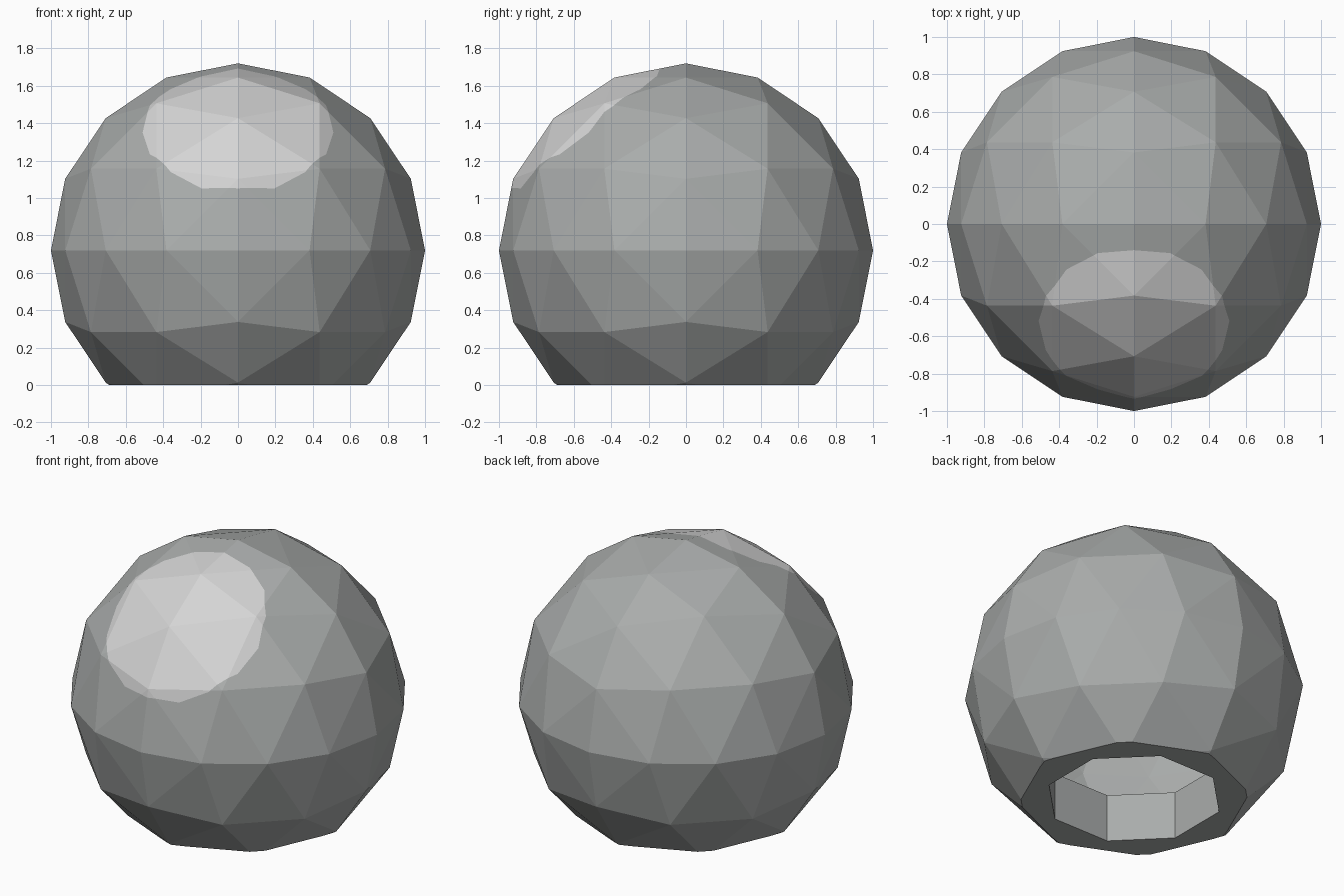
import bpy, bmesh, math
from mathutils import Vector, Matrix

if "Cube" in bpy.data.objects:
    bpy.data.objects.remove(bpy.data.objects["Cube"], do_unlink=True)

CENTRE_Z = 0.72


def material(name, rgb):
    mat = bpy.data.materials.new(name)
    mat.use_nodes = True
    colour = (*rgb, 1)
    mat.diffuse_color = colour
    mat.node_tree.nodes["Principled BSDF"].inputs["Base Color"].default_value = colour
    return mat


def make_object(name, bm, mats):
    mesh = bpy.data.meshes.new(name)
    bm.to_mesh(mesh)
    bm.free()
    for mat in mats:
        mesh.materials.append(mat)
    obj = bpy.data.objects.new(name, mesh)
    bpy.context.collection.objects.link(obj)
    return obj


def bisect(bm, faces, point, normal, **options):
    geom = set(faces)
    for f in faces:
        geom.update(f.edges)
        geom.update(f.verts)
    return bmesh.ops.bisect_plane(bm, geom=list(geom), dist=1e-5, plane_co=point,
                                  plane_no=normal, **options)


grey = material("mid grey", (0.40, 0.415, 0.41))
pale = material("pale grey", (0.66, 0.66, 0.66))


# Faceted ball: an octahedron with each side split in four
def ball_point(i, j, k):
    p = [i, j, k]
    if 0 not in p:
        p = [1.8 if n == 2 else n for n in p]
    elif 3 in p:
        p = [1 + math.sqrt(2) if n == 3 else n for n in p]
    return Vector(p).normalized()


bm = bmesh.new()
for sx in (1, -1):
    for sy in (1, -1):
        for sz in (1, -1):
            grid = {}
            for i in range(5):
                for j in range(5 - i):
                    p = ball_point(i, j, 4 - i - j)
                    grid[i, j] = bm.verts.new((p.x * sx, p.y * sy, p.z * sz + CENTRE_Z))
            for i in range(4):
                for j in range(4 - i):
                    bm.faces.new((grid[i, j], grid[i + 1, j], grid[i, j + 1]))
                    if i + j < 3:
                        bm.faces.new((grid[i + 1, j], grid[i + 1, j + 1], grid[i, j + 1]))
bmesh.ops.remove_doubles(bm, verts=bm.verts[:], dist=1e-4)
bmesh.ops.recalc_face_normals(bm, faces=bm.faces[:])

# Flat cut at the base
bisect(bm, bm.faces[:], (0, 0, 0), (0, 0, 1), clear_inner=True)

# Round pale spot, cut into the upper front
middle = Vector((0, 0, CENTRE_Z))
axis = Vector((0, -0.636, 0.772))
up = Vector((0, 0.772, 0.636))
side = Vector((1, 0, 0))
SIDES, RADIUS = 16, 0.51
region = [f for f in bm.faces if (f.calc_center_median() - middle).dot(axis) > 0.3]
for n in range(SIDES):
    a = (n + 0.5) * math.tau / SIDES
    out = side * math.cos(a) + up * math.sin(a)
    point = middle + out * RADIUS * math.cos(math.pi / SIDES)
    cut = bisect(bm, region, point, out)
    pieces = {g for g in cut["geom"] if isinstance(g, bmesh.types.BMFace)}
    pieces.update(f for f in region if f.is_valid)
    region = [f for f in pieces if (f.calc_center_median() - point).dot(out) < 0]
for f in region:
    f.material_index = 1

# Base ring around an eight-sided opening, with a collar rising inside
rim = [e for e in bm.edges if e.is_boundary]
lower, upper = [], []
for n in range(8):
    a = (n + 0.5) * math.tau / 8
    x, y = 0.525 * math.cos(a), 0.525 * math.sin(a)
    lower.append(bm.verts.new((x, y, 0)))
    upper.append(bm.verts.new((x, y, 0.31)))
loop = [bm.edges.new((lower[n - 1], lower[n])) for n in range(8)]
bmesh.ops.triangle_fill(bm, edges=rim + loop, use_beauty=True, normal=(0, 0, -1))
for n in range(8):
    bm.faces.new((lower[n - 1], upper[n - 1], upper[n], lower[n]))
bmesh.ops.recalc_face_normals(bm, faces=bm.faces[:])
make_object("faceted_ball", bm, [grey, pale])
